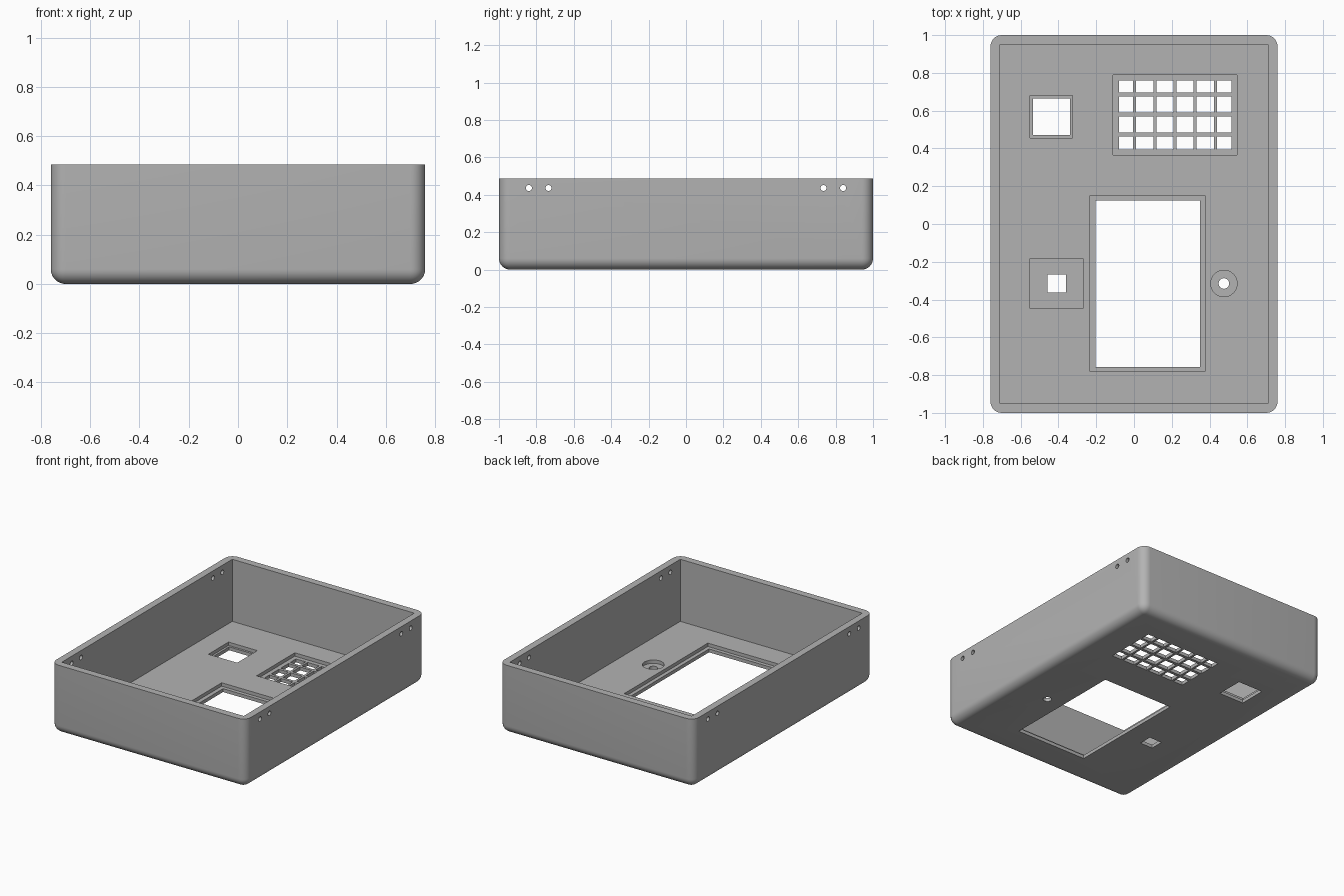
import bpy, bmesh, math
from mathutils import Matrix

if "Cube" in bpy.data.objects:
    bpy.data.objects.remove(bpy.data.objects["Cube"], do_unlink=True)

HX, HY, HEIGHT = 0.76, 1.0, 0.486
WALL, FLOOR, LEDGE, RADIUS = 0.05, 0.048, 0.024, 0.06


def add_box(bm, x0, x1, y0, y1, z0, z1):
    size = Matrix.Diagonal((x1 - x0, y1 - y0, z1 - z0, 1))
    centre = Matrix.Translation(((x0 + x1) / 2, (y0 + y1) / 2, (z0 + z1) / 2))
    bmesh.ops.create_cube(bm, size=1, matrix=centre @ size)


def add_cylinder(bm, centre, radius, depth, turn=Matrix.Identity(4)):
    bmesh.ops.create_cone(bm, cap_ends=True, segments=40, radius1=radius, radius2=radius,
                          depth=depth, matrix=Matrix.Translation(centre) @ turn)


def make_object(name, bm):
    mesh = bpy.data.meshes.new(name)
    bm.to_mesh(mesh)
    bm.free()
    obj = bpy.data.objects.new(name, mesh)
    bpy.context.collection.objects.link(obj)
    return obj


def cut(target, name, bm):
    cutter = make_object(name, bm)
    mod = target.modifiers.new(name, 'BOOLEAN')
    mod.operation, mod.solver, mod.object = 'DIFFERENCE', 'EXACT', cutter
    bpy.context.view_layer.objects.active = target
    bpy.ops.object.modifier_apply(modifier=name)
    bpy.data.objects.remove(cutter, do_unlink=True)


# Outer block: rounded uprights and bottom edge, sharp rim
bm = bmesh.new()
add_box(bm, -HX, HX, -HY, HY, 0, HEIGHT)
soft = [e for e in bm.edges if min(v.co.z for v in e.verts) < 0.01]
bmesh.ops.bevel(bm, geom=soft, offset=RADIUS, segments=8, profile=0.5, affect='EDGES')
case = make_object("enclosure_shell", bm)

# Sharp-cornered cavity
bm = bmesh.new()
add_box(bm, WALL - HX, HX - WALL, WALL - HY, HY - WALL, FLOOR, 1)
cut(case, "cavity", bm)

# Shallow recesses in the floor, then narrower openings right through
recesses = [(-0.55, -0.325, 0.455, 0.68), (-0.11, 0.545, 0.365, 0.79),
            (-0.233, 0.377, -0.782, 0.151), (-0.55, -0.27, -0.448, -0.183)]
openings = [(-0.535, -0.34, 0.47, 0.665), (-0.204, 0.35, -0.756, 0.125),
            (-0.459, -0.36, -0.363, -0.268)]
DIAL = (0.476, -0.315)

bm = bmesh.new()
for r in recesses:
    add_box(bm, *r, FLOOR - LEDGE, 0.2)
add_cylinder(bm, (*DIAL, FLOOR - LEDGE + 0.1), 0.07, 0.2)
cut(case, "recesses", bm)

bm = bmesh.new()
for o in openings:
    add_box(bm, *o, -0.1, 0.2)
add_cylinder(bm, (*DIAL, 0), 0.028, 0.4)


# Grille: cells are the gaps between evenly spaced bars
def gaps(start, end, bars, half):
    edges = [start] + [b + s * half for b in bars for s in (-1, 1)] + [end]
    return list(zip(edges[::2], edges[1::2]))


columns = gaps(-0.08, 0.515, [0.217 + 0.107 * k for k in range(-2, 3)], 0.008)
rows = gaps(0.395, 0.76, [0.58 + 0.106 * k for k in range(-1, 2)], 0.01)
for x0, x1 in columns:
    for y0, y1 in rows:
        add_box(bm, x0, x1, y0, y1, -0.1, 0.2)
cut(case, "openings", bm)

# Paired screw holes through both side walls
bm = bmesh.new()
for y in (-0.84, -0.735, 0.735, 0.84):
    add_cylinder(bm, (0, y, 0.436), 0.016, 2, Matrix.Rotation(math.pi / 2, 4, 'Y'))
cut(case, "screw_holes", bm)

# Single grey finish
grey = bpy.data.materials.new("plain_grey")
grey.use_nodes = True
colour = (0.45, 0.45, 0.45, 1)
grey.diffuse_color = colour
grey.node_tree.nodes["Principled BSDF"].inputs["Base Color"].default_value = colour
case.data.materials.clear()
case.data.materials.append(grey)

bpy.ops.object.select_all(action='DESELECT')
case.select_set(True)
bpy.context.view_layer.objects.active = case
bpy.ops.object.shade_smooth_by_angle(angle=math.radians(30))
